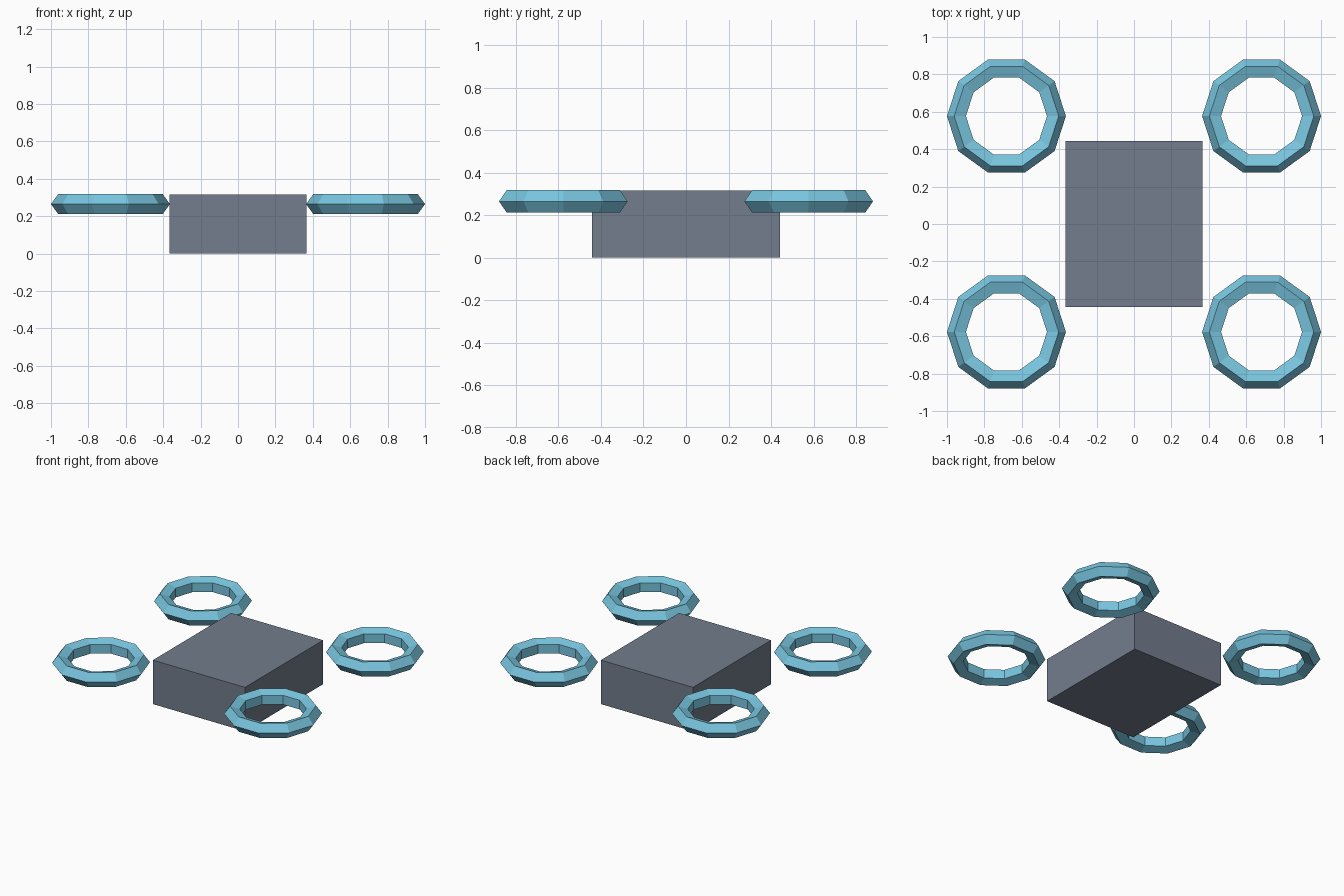
import bpy
import bmesh
from math import cos, sin, tau

cube = bpy.data.objects.get("Cube")
if cube:
    bpy.data.objects.remove(cube, do_unlink=True)


def make_material(name, rgb):
    mat = bpy.data.materials.new(name)
    mat.use_nodes = True
    color = (*rgb, 1.0)
    mat.diffuse_color = color
    mat.node_tree.nodes["Principled BSDF"].inputs["Base Color"].default_value = color
    return mat


def add_object(name, bm, mat, location):
    bmesh.ops.recalc_face_normals(bm, faces=bm.faces)
    mesh = bpy.data.meshes.new(name)
    bm.to_mesh(mesh)
    bm.free()
    mesh.materials.append(mat)
    obj = bpy.data.objects.new(name, mesh)
    obj.location = location
    bpy.context.collection.objects.link(obj)
    return obj


def torus(major, minor, segments, sides):
    bm = bmesh.new()
    loops = []
    for i in range(segments):
        a = tau * i / segments
        loop = []
        for j in range(sides):
            b = tau * j / sides
            r = major + minor * cos(b)
            loop.append(bm.verts.new((r * cos(a), r * sin(a), minor * sin(b))))
        loops.append(loop)
    for i in range(segments):
        here, after = loops[i], loops[(i + 1) % segments]
        for j in range(sides):
            k = (j + 1) % sides
            bm.faces.new((here[j], after[j], after[k], here[k]))
    return bm


slate = make_material("slate grey", (0.17, 0.205, 0.265))
blue = make_material("sky blue", (0.19, 0.56, 0.74))

# Central box body
width, depth, height = 0.73, 0.885, 0.315
bm = bmesh.new()
bmesh.ops.create_cube(bm, size=1)
bmesh.ops.scale(bm, vec=(width, depth, height), verts=bm.verts)
add_object("body", bm, slate, (0, 0, height / 2))

# Four faceted rotor rings at the corners
for x_name, sx in (("left", 1), ("right", -1)):
    for y_name, sy in (("front", -1), ("back", 1)):
        add_object(f"{y_name}_{x_name}_rotor_ring", torus(0.262, 0.056, 10, 5),
                   blue, (sx * 0.682, sy * 0.577, 0.265))
